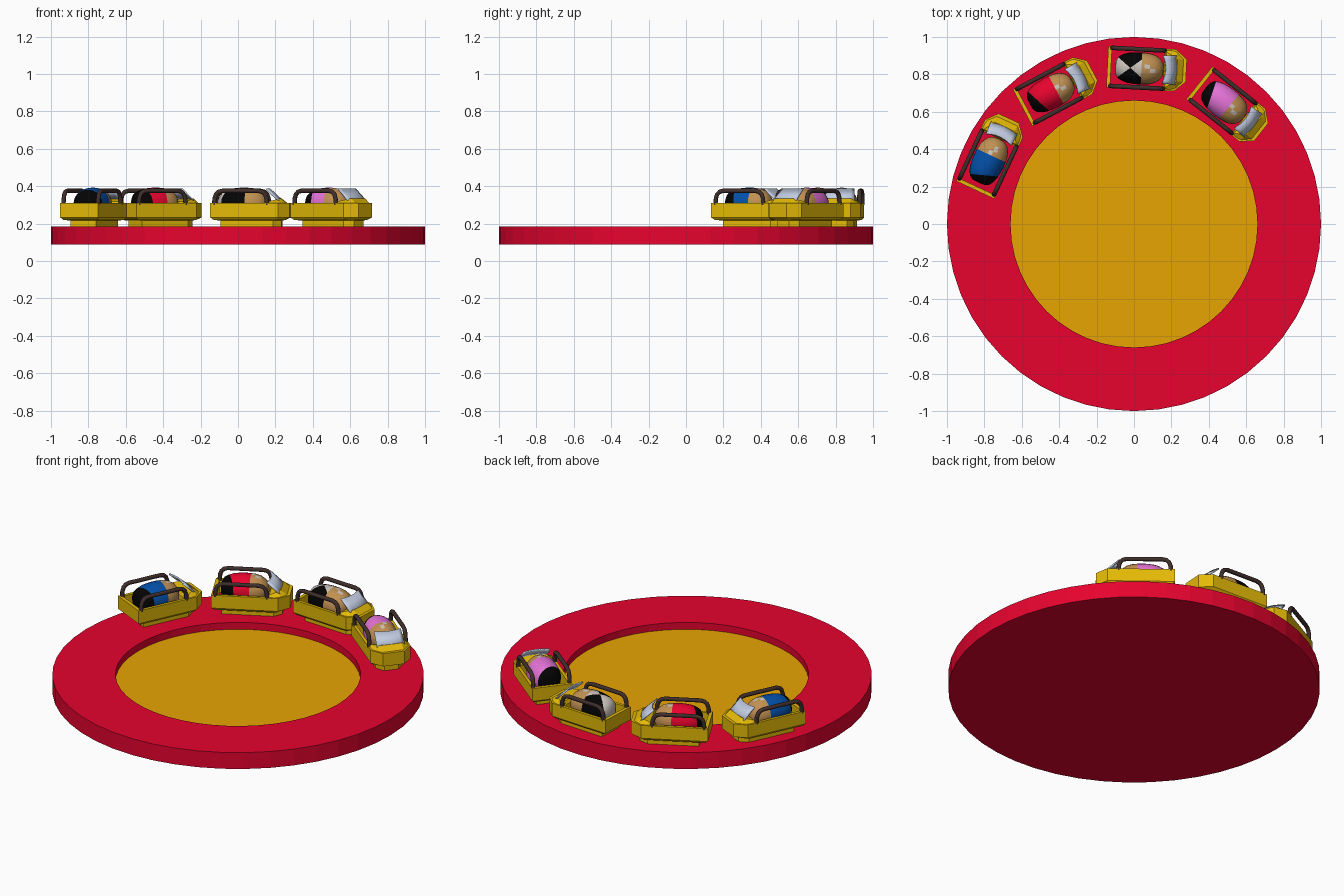
import bpy, bmesh, math
from mathutils import Matrix

cube = bpy.data.objects.get("Cube")
if cube:
    bpy.data.objects.remove(cube)


def material(name, rgb):
    m = bpy.data.materials.new(name)
    m.use_nodes = True
    m.diffuse_color = (*rgb, 1)
    m.node_tree.nodes["Principled BSDF"].inputs["Base Color"].default_value = (*rgb, 1)
    return m


RED = material("red", (.81, .001, .028))
GOLD = material("floor_gold", (.81, .38, .001))
YELLOW = material("car_yellow", (.78, .49, .002))
BROWN = material("dark_brown", (.05, .028, .024))
GLASS = material("pale_glass", (.55, .62, .78))
SKIN = material("skin", (.53, .28, .085))
BLACK = material("black", (.001, .001, .001))
BLUE = material("blue", (.001, .08, .4))
PINK = material("pink", (.78, .17, .68))
WHITE = material("off_white", (.6, .55, .5))


def finish(bm, name, mats, place=Matrix(), rule=None, smooth=False):
    """Turn a bmesh into a placed object; rule picks a material index per face centre."""
    bmesh.ops.recalc_face_normals(bm, faces=bm.faces)
    for f in bm.faces:
        f.smooth = smooth
        if rule:
            f.material_index = rule(f.calc_center_median())
    me = bpy.data.meshes.new(name)
    bm.to_mesh(me)
    bm.free()
    for m in mats:
        me.materials.append(m)
    ob = bpy.data.objects.new(name, me)
    ob.matrix_world = place
    bpy.context.collection.objects.link(ob)
    return ob


def lathe(profile, steps):
    """Revolve (radius, height) points round z."""
    bm = bmesh.new()
    vs = [bm.verts.new((r, 0, z)) for r, z in profile]
    edges = [bm.edges.new(p) for p in zip(vs, vs[1:])]
    bmesh.ops.spin(bm, geom=vs + edges, cent=(0, 0, 0), axis=(0, 0, 1),
                   angle=2 * math.pi, steps=steps, use_merge=True)
    bmesh.ops.remove_doubles(bm, verts=bm.verts, dist=1e-4)
    return bm


def outline(rear, corner, nose, half, nose_half, z):
    """Six-sided car outline, pointed along +x."""
    side = [(rear, half), (corner, half), (nose, nose_half)]
    return [(x, y, z) for x, y in side] + [(x, -y, z) for x, y in reversed(side)]


def car_body(place):
    # lofted shell: base block, flared tub, rim and sunken cockpit
    rings = [outline(-.16, .12, .165, .075, .04, .185),
             outline(-.16, .12, .165, .075, .04, .222),
             outline(-.195, .135, .18, .1, .05, .224),
             outline(-.213, .15, .21, .112, .06, .238),
             outline(-.213, .15, .21, .112, .06, .314),
             outline(-.193, .085, .095, .095, .06, .314),
             outline(-.193, .085, .095, .095, .06, .235)]
    bm = bmesh.new()
    loops = [[bm.verts.new(p) for p in ring] for ring in rings]
    for a, b in zip(loops, loops[1:]):
        for i in range(6):
            j = (i + 1) % 6
            bm.faces.new((a[i], a[j], b[j], b[i]))
    bm.faces.new(loops[0])
    floor = bm.faces.new(loops[-1])
    floor.material_index = 1
    finish(bm, "car_body", [YELLOW, RED], place)


def hood(place):
    bm = bmesh.new()
    for s in (-1, 1):
        for x, y, z in [(.09, .112, .305), (.15, .112, .305), (.21, .06, .3),
                        (.1, .095, .324), (.16, .06, .34)]:
            bm.verts.new((x, s * y, z))
    bmesh.ops.convex_hull(bm, input=bm.verts)
    bmesh.ops.dissolve_limit(bm, angle_limit=.02, verts=bm.verts, edges=bm.edges)
    finish(bm, "hood", [YELLOW], place)


def windscreen(place):
    # slightly curved pane leaning back
    bm = bmesh.new()
    rows = []
    for x, z, w in ((.17, .325, .078), (.1, .39, .074)):
        rows.append([bm.verts.new((x - .016 * t * t, w * t, z))
                     for t in [i / 4 - 1 for i in range(9)]])
    for i in range(8):
        bm.faces.new((rows[0][i], rows[0][i + 1], rows[1][i + 1], rows[1][i]))
    ob = finish(bm, "windscreen", [GLASS], place, smooth=True)
    mod = ob.modifiers.new("thickness", 'SOLIDIFY')
    mod.thickness = .008
    mod.offset = 0


def handrail(side, place):
    cu = bpy.data.curves.new("handrail", 'CURVE')
    cu.dimensions = '3D'
    cu.bevel_depth = .012
    cu.bevel_resolution = 2
    cu.use_fill_caps = True
    path = [(-.192, .305), (-.19, .34), (-.182, .362), (-.168, .375), (-.148, .38),
            (.045, .38), (.066, .375), (.08, .362), (.088, .34), (.09, .305)]
    sp = cu.splines.new('POLY')
    sp.points.add(len(path) - 1)
    for p, (x, z) in zip(sp.points, path):
        p.co = (x, side * .102, z, 1)
    cu.materials.append(BROWN)
    ob = bpy.data.objects.new("left_handrail" if side > 0 else "right_handrail", cu)
    ob.matrix_world = place
    bpy.context.collection.objects.link(ob)


def rider(shirt, place):
    # rounded reclining body: dark rear, shirt, bare head towards the front
    profile = [(0, -.17), (.035, -.168), (.058, -.155), (.072, -.13), (.08, -.105),
               (.084, -.075), (.086, -.045), (.085, -.015), (.082, .015),
               (.073, .045), (.056, .07), (.032, .085), (0, .09)]
    bm = lathe(profile, 24)
    lie = Matrix.Translation((0, 0, .312)) @ Matrix.Rotation(math.pi / 2, 4, 'Y')
    bm.transform(lie)
    patterned = shirt == WHITE
    collar, middle = (-.03, -.09) if patterned else (-.01, -.125)
    slopes = (.8, -.8) if patterned else (-2.8,)

    # cut clean colour borders: one across the neck, slanted ones on the clothes
    cuts = [(collar, (1, 0, 0))] + [(middle, (-k, 1, 0)) for k in slopes]
    for x, normal in cuts:
        bmesh.ops.bisect_plane(bm, geom=bm.verts[:] + bm.edges[:] + bm.faces[:],
                               plane_co=(x, 0, 0), plane_no=normal, dist=1e-5)

    def rule(c):
        if c.x > collar:
            # two pale flecks on the crown of the head
            crown = c.z > .38 and abs(c.y) < .015
            return 3 if crown and (-.01 < c.x < .015 < c.x + c.y * 2 or
                                   .015 < c.x < .045 and c.y < 0) else 0
        if patterned:
            return 2 if abs(c.y) > .8 * abs(c.x - middle) else 1
        return 1 if 2.8 * (c.x - middle) + c.y > 0 else 2
    finish(bm, "rider", [SKIN, shirt, BLACK, WHITE], place, rule, smooth=True)


# round platform with sunken gold centre
ring = lathe([(0, .088), (1, .088), (1, .185), (.66, .185), (.66, .144), (0, .144)], 48)
finish(ring, "platform", [RED, GOLD], rule=lambda c: int(.143 < c.z < .145))

# four cars along the rear of the rim: x, y, heading, shirt
for x, y, heading, shirt in [(-.759, .375, 65, BLUE), (-.408, .722, 28, RED),
                             (.07, .83, -3, WHITE), (.516, .622, -38.5, PINK)]:
    place = Matrix.Translation((x, y, -.005)) @ Matrix.Rotation(math.radians(heading), 4, 'Z')
    car_body(place)
    hood(place)
    windscreen(place)
    rider(shirt, place)
    for side in (1, -1):
        handrail(side, place)
